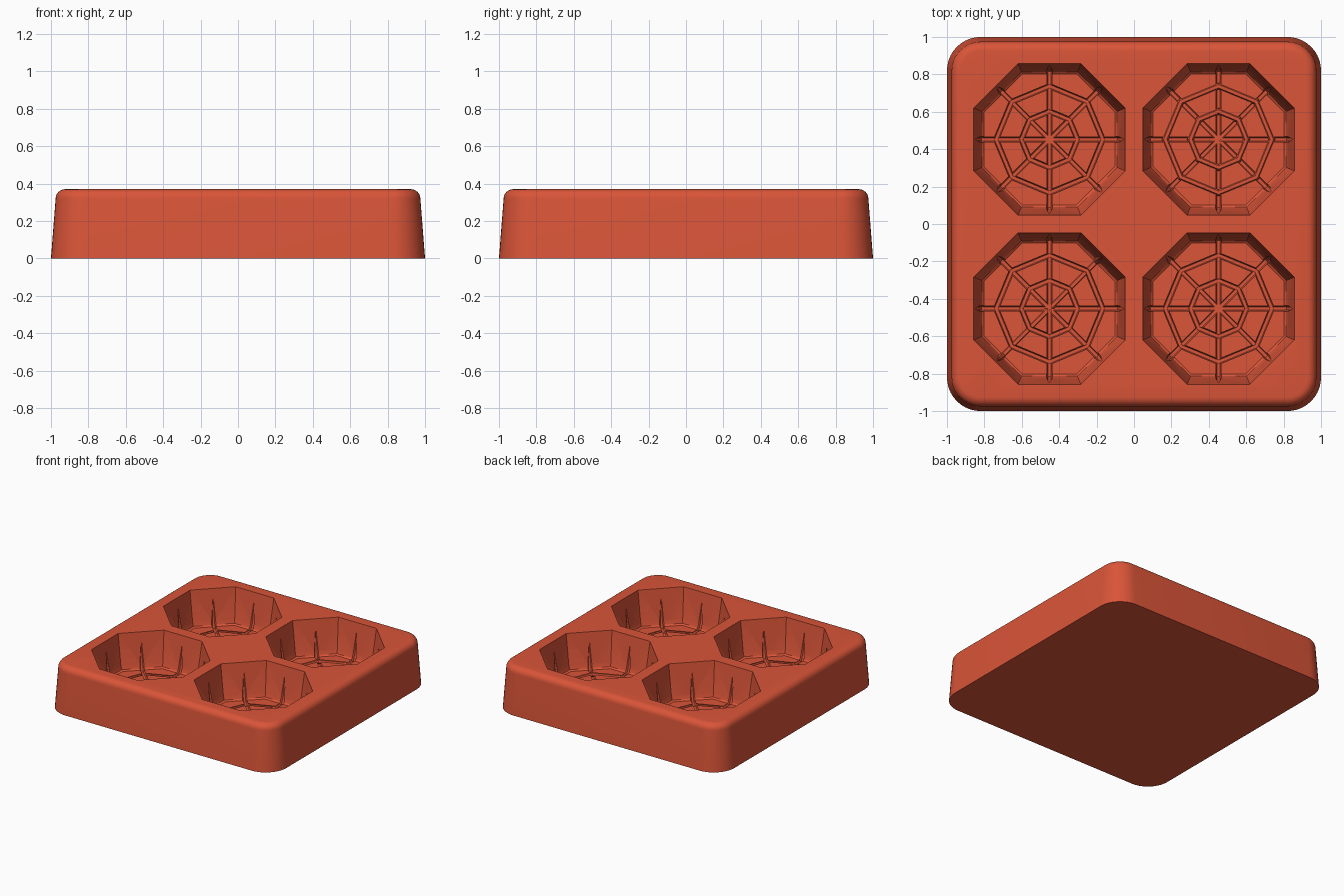
import bpy, bmesh, math

cube = bpy.data.objects.get("Cube")
if cube:
    bpy.data.objects.remove(cube, do_unlink=True)

HEIGHT, FLOOR, PITCH = 0.37, 0.09, 0.452
EIGHTH = math.pi / 4

clay = bpy.data.materials.new("terracotta_red")
clay.use_nodes = True
clay.diffuse_color = (0.70, 0.09, 0.04, 1)
clay.node_tree.nodes["Principled BSDF"].inputs["Base Color"].default_value = clay.diffuse_color


def add_object(name, data):
    obj = bpy.data.objects.new(name, data)
    bpy.context.collection.objects.link(obj)
    return obj


def loft(name, rings):
    """Closed solid skinned through equal rings of points, bottom to top."""
    bm = bmesh.new()
    loops = [[bm.verts.new(p) for p in ring] for ring in rings]
    n = len(loops[0])
    for low, high in zip(loops, loops[1:]):
        for i in range(n):
            j = (i + 1) % n
            bm.faces.new((low[i], low[j], high[j], high[i]))
    bm.faces.new(loops[0][::-1])
    bm.faces.new(loops[-1])
    mesh = bpy.data.meshes.new(name)
    bm.to_mesh(mesh)
    bm.free()
    mesh.materials.append(clay)
    return add_object(name, mesh)


def rounded_square(half, z, centre=0.82, steps=10):
    """Square outline whose corner arcs share fixed centres."""
    points = []
    for k, (sx, sy) in enumerate(((1, 1), (-1, 1), (-1, -1), (1, -1))):
        for i in range(steps + 1):
            a = (k + i / steps) * math.pi / 2
            points.append((sx * centre + (half - centre) * math.cos(a),
                           sy * centre + (half - centre) * math.sin(a), z))
    return points


def octagon(apothem, z, cx, cy):
    r = apothem / math.cos(EIGHTH / 2)
    return [(cx + r * math.cos((k + 0.5) * EIGHTH),
             cy + r * math.sin((k + 0.5) * EIGHTH), z) for k in range(8)]


def groove(name, points, radii, cyclic=False):
    """Tube-shaped cutter along a path."""
    curve = bpy.data.curves.new(name, "CURVE")
    curve.dimensions = "3D"
    curve.bevel_depth = 0.018
    curve.bevel_resolution = 1
    curve.use_fill_caps = True
    spline = curve.splines.new("POLY")
    spline.points.add(len(points) - 1)
    for point, co, radius in zip(spline.points, points, radii):
        point.co = (*co, 1)
        point.radius = radius
    spline.use_cyclic_u = cyclic
    source = add_object(name, curve)
    bpy.context.view_layer.update()
    mesh = bpy.data.meshes.new_from_object(
        source.evaluated_get(bpy.context.evaluated_depsgraph_get()))
    bpy.data.objects.remove(source)
    bm = bmesh.new()
    bm.from_mesh(mesh)
    bmesh.ops.remove_doubles(bm, verts=bm.verts, dist=1e-5)
    bmesh.ops.recalc_face_normals(bm, faces=bm.faces)
    bm.to_mesh(mesh)
    bm.free()
    mesh.materials.clear()
    mesh.materials.append(clay)
    return add_object(name, mesh)


# Tray body: drafted sides and a rounded top edge
rings = [rounded_square(1, 0)]
for i in range(7):
    a = i / 6 * math.pi / 2
    rings.append(rounded_square(0.925 + 0.05 * math.cos(a), HEIGHT - 0.05 + 0.05 * math.sin(a)))
body = loft("mould_tray", rings)

# Four octagonal wells, each with a web of spokes and two rings
well_profile = [(0.35, FLOOR), (0.362, FLOOR + 0.01), (0.372, 0.13), (0.405, HEIGHT), (0.408, 0.39)]
spoke_profile = [(0.394, 0.29, 0.15), (0.375, 0.14, 0.8), (0.354, FLOOR - 0.007, 1)]
cutters = []
for cx in (-PITCH, PITCH):
    for cy in (-PITCH, PITCH):
        cutters.append(loft("well_cutter", [octagon(r, z, cx, cy) for r, z in well_profile]))
        for k in range(4):
            c, s = math.cos(k * EIGHTH), math.sin(k * EIGHTH)
            path = spoke_profile + [(-r, z, w) for r, z, w in reversed(spoke_profile)]
            cutters.append(groove("spoke_cutter", [(cx + r * c, cy + r * s, z) for r, z, w in path],
                                  [w for r, z, w in path]))
        for radius in (0.15, 0.285):
            ring = [(cx + radius * math.cos(k * EIGHTH), cy + radius * math.sin(k * EIGHTH),
                     FLOOR - 0.006) for k in range(8)]
            cutters.append(groove("ring_cutter", ring, [1] * 8, cyclic=True))

for cutter in cutters:
    cutter.hide_render = True
    mod = body.modifiers.new("cut", "BOOLEAN")
    mod.operation = "DIFFERENCE"
    mod.solver = "EXACT"
    mod.object = cutter

# Bake the cuts and drop the cutters
bpy.context.view_layer.update()
baked = bpy.data.meshes.new_from_object(
    body.evaluated_get(bpy.context.evaluated_depsgraph_get()))
body.modifiers.clear()
body.data = baked
baked.materials.clear()
baked.materials.append(clay)
for cutter in cutters:
    bpy.data.objects.remove(cutter, do_unlink=True)

# Smooth the rounded edges, keep the facets crisp
bpy.ops.object.select_all(action="DESELECT")
body.select_set(True)
bpy.context.view_layer.objects.active = body
bpy.ops.object.shade_smooth_by_angle(angle=math.radians(30))
